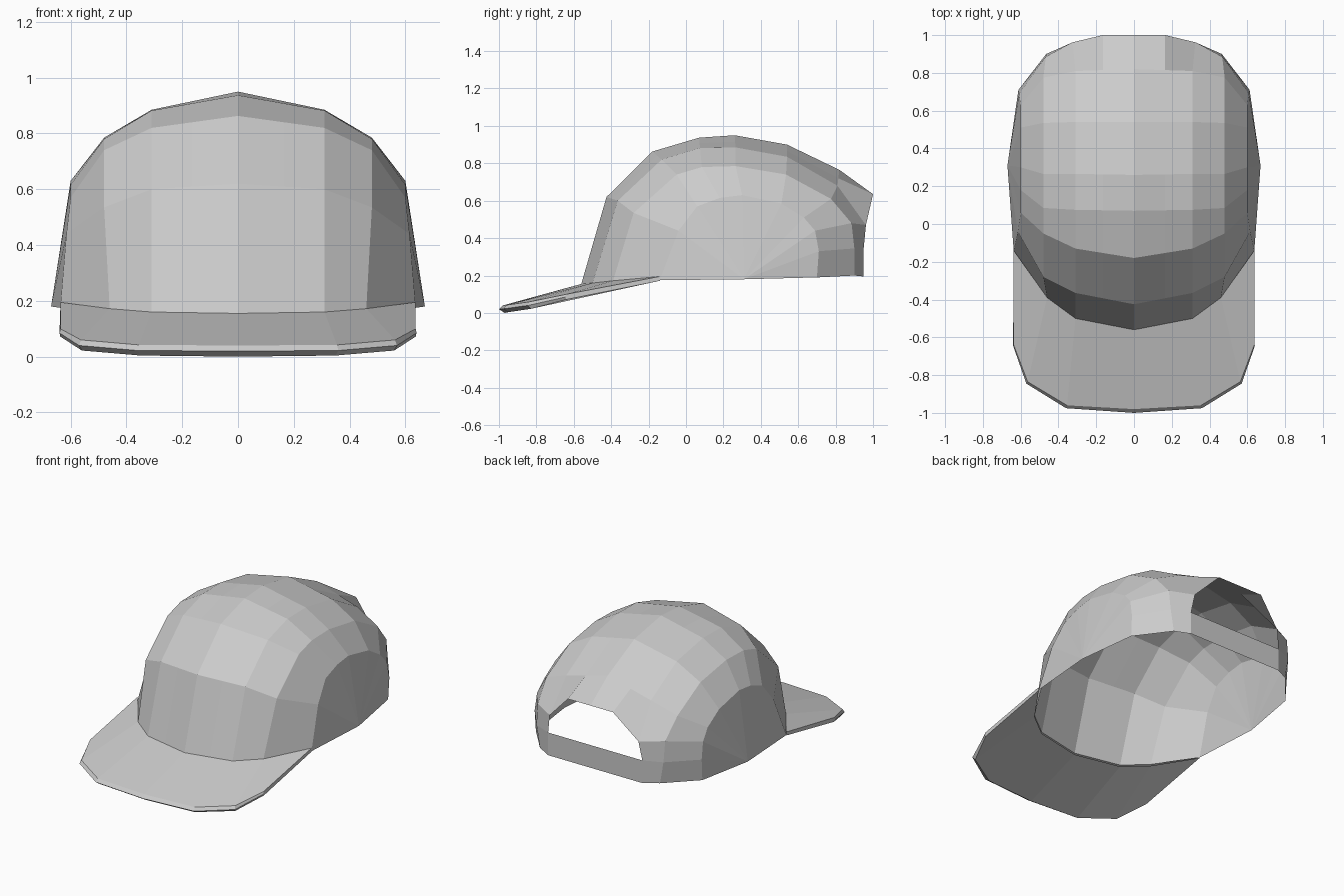
import bpy, bmesh

if "Cube" in bpy.data.objects:
    bpy.data.objects.remove(bpy.data.objects["Cube"])


def half_object(name, quads_fn):
    """Build the +x half with bmesh, then mirror it across x = 0."""
    bm = bmesh.new()
    quads_fn(bm)
    bmesh.ops.remove_doubles(bm, verts=bm.verts, dist=0.0005)
    bmesh.ops.recalc_face_normals(bm, faces=bm.faces)
    me = bpy.data.meshes.new(name)
    bm.to_mesh(me)
    bm.free()
    ob = bpy.data.objects.new(name, me)
    bpy.context.collection.objects.link(ob)
    mod = ob.modifiers.new("mirror", 'MIRROR')
    mod.use_clip = True
    mod.merge_threshold = 0.001
    return ob


def face(bm, *pts):
    bm.faces.new([bm.verts.new(p) for p in pts])


def loft(bm, a, b):
    for i in range(min(len(a), len(b)) - 1):
        face(bm, a[i], a[i + 1], b[i + 1], b[i])


def arc(x, yz):
    return [(x, y, z) for y, z in yz]


# Crown arcs running from the brim over the top to the back
middle = arc(0, [(-.56, .155), (-.425, .62), (-.18, .863), (.07, .937),
                 (.26, .95), (.54, .90), (.82, .765), (1, .635)])
upper = arc(.31, [(-.50, .16), (-.365, .60), (-.13, .82), (.075, .882),
                  (.265, .885), (.54, .835), (.81, .68)])
upper += [(.325, .962, .47), (.345, .95, .345), (.345, .95, .195)]
side = [(.46, -.39, .172)] + arc(.48, [(-.28, .535), (-.05, .74), (.085, .78),
                                       (.265, .785), (.535, .74), (.775, .61)])
side += [(.467, .885, .48), (.465, .9, .345), (.44, .9, .2)]
low = [(.637, -.14, .175), (.615, -.04, .44)] + arc(.6, [(.06, .57), (.18, .615),
                                                        (.30, .63), (.51, .585), (.63, .51)])
low += [(.608, .69, .44), (.612, .71, .33), (.61, .70, .19)]
ear = (.67, .31, .18)


def crown(bm):
    # narrow strip that ends at the flat top of the back opening
    inner = [tuple((a * .47 + b * .53) for a, b in zip(p, q))
             for p, q in zip(middle, upper)]
    inner[7] = (.165, 1, .635)
    loft(bm, middle, inner)
    loft(bm, inner, upper)
    loft(bm, upper, side)
    loft(bm, side, low)
    # fan around the ear point
    for p, q in zip(low, low[1:]):
        face(bm, p, q, ear)


half_object("crown", crown)


def strap(bm):
    face(bm, (0, .95, .195), (.345, .95, .195), (.345, .95, .345), (0, .95, .345))


half_object("back_strap", strap)


def brim(bm):
    root_top = [middle[0], upper[0], side[0], (.637, -.14, .195)]
    root_low = [(x, y, z - .01) for x, y, z in root_top[:3]] + [(.637, -.14, .172)]
    rim_top = [(0, -.98, .04), (.355, -.96, .042), (.563, -.835, .06), (.637, -.64, .1)]
    rim_mid = [(0, -1, .02), (.36, -.975, .022), (.57, -.845, .04), (.64, -.645, .085)]
    rim_low = [(0, -.97, 0), (.35, -.95, .004), (.56, -.83, .022), (.637, -.64, .072)]
    rings = [root_top, rim_top, rim_mid, rim_low, root_low]
    for a, b in zip(rings, rings[1:]):
        loft(bm, a, b)
    # straight outer side
    face(bm, root_top[3], rim_top[3], rim_mid[3], rim_low[3], root_low[3])


half_object("brim", brim)
